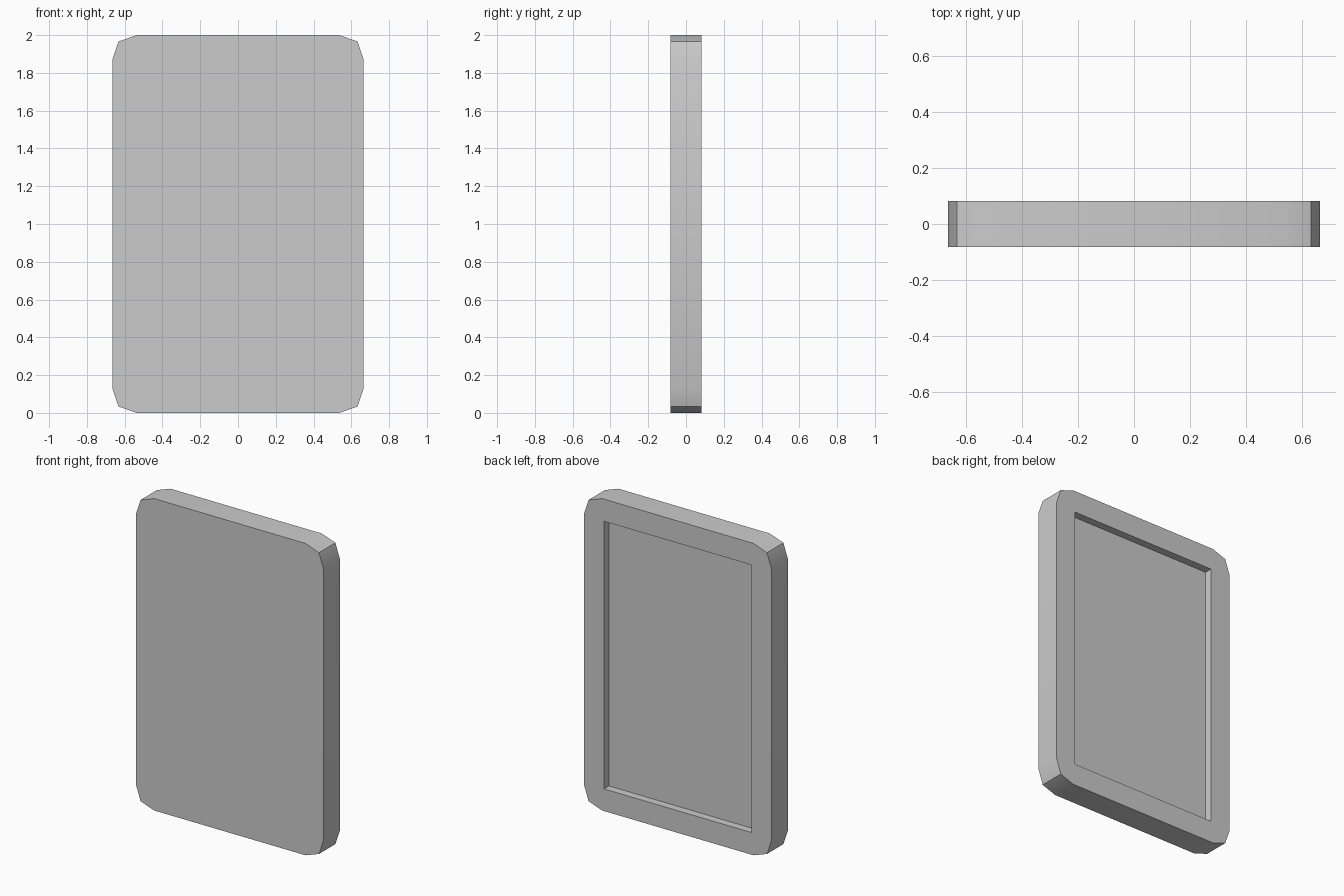
import bpy, bmesh

if "Cube" in bpy.data.objects:
    bpy.data.objects.remove(bpy.data.objects["Cube"])

HW, HT, H = 0.665, 0.083, 2.0      # half width, half thickness, height
BORDER, DEPTH = 0.142, 0.05        # rear rim width, recess depth


def prism(name, outline, y0, y1):
    """Extrude an (x, z) outline from y0 to y1."""
    bm = bmesh.new()
    face = bm.faces.new([bm.verts.new((x, y0, z)) for x, z in outline])
    ext = bmesh.ops.extrude_face_region(bm, geom=[face])["geom"]
    bmesh.ops.translate(bm, vec=(0, y1 - y0, 0),
                        verts=[v for v in ext if isinstance(v, bmesh.types.BMVert)])
    bmesh.ops.recalc_face_normals(bm, faces=bm.faces)
    mesh = bpy.data.meshes.new(name)
    bm.to_mesh(mesh)
    bm.free()
    obj = bpy.data.objects.new(name, mesh)
    bpy.context.collection.objects.link(obj)
    return obj


# Slab outline: one three-point corner mirrored to all four
corner = [(HW, 0.13), (HW - 0.032, 0.034), (HW - 0.128, 0.0)]
bottom = corner + [(-x, z) for x, z in reversed(corner)]
outline = bottom + [(x, H - z) for x, z in reversed(bottom)]
slab = prism("tablet_slab", outline, -HT, HT)

# Rectangular recess cut into the back
rx = HW - BORDER
opening = [(-rx, BORDER), (rx, BORDER), (rx, H - BORDER), (-rx, H - BORDER)]
cutter = prism("recess_cutter", opening, HT - DEPTH, HT + 0.1)
cutter.hide_render = True

cut = slab.modifiers.new("recess", 'BOOLEAN')
cut.operation = 'DIFFERENCE'
cut.solver = 'EXACT'
cut.object = cutter
bpy.context.view_layer.objects.active = slab
slab.select_set(True)
bpy.ops.object.modifier_apply(modifier=cut.name)
bpy.data.objects.remove(cutter)

# Soft shading along the rim, crisp edges elsewhere
bpy.ops.object.shade_smooth_by_angle()
